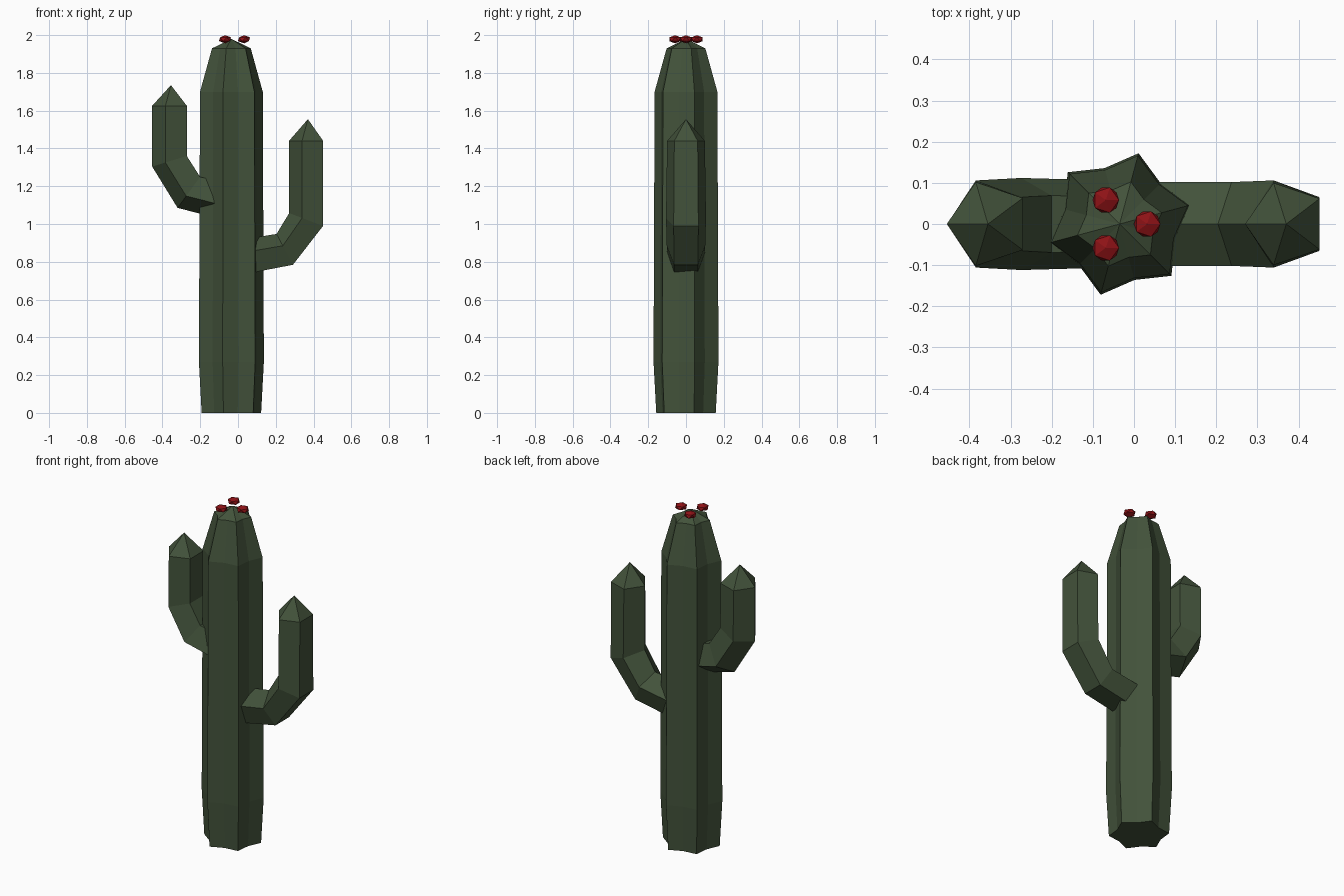
import bpy
import bmesh
from math import sin, cos, radians, pi
from mathutils import Vector

cube = bpy.data.objects.get("Cube")
if cube:
    bpy.data.objects.remove(cube)

TRUNK_X = -0.035


def make_material(name, color):
    mat = bpy.data.materials.new(name)
    mat.use_nodes = True
    mat.diffuse_color = color
    mat.node_tree.nodes["Principled BSDF"].inputs["Base Color"].default_value = color
    return mat


def add_object(name, bm, mat):
    bmesh.ops.recalc_face_normals(bm, faces=bm.faces)
    mesh = bpy.data.meshes.new(name)
    bm.to_mesh(mesh)
    bm.free()
    mesh.materials.append(mat)
    obj = bpy.data.objects.new(name, mesh)
    bpy.context.collection.objects.link(obj)
    return obj


def loft(name, rings, apex, mat):
    """Skin a list of point rings, cap the start and close the end to a point."""
    bm = bmesh.new()
    loops = [[bm.verts.new(p) for p in ring] for ring in rings]
    tip = bm.verts.new(apex)
    n = len(loops[0])
    bm.faces.new(loops[0])
    for low, high in zip(loops, loops[1:]):
        for i in range(n):
            j = (i + 1) % n
            bm.faces.new((low[i], low[j], high[j], high[i]))
    for i in range(n):
        bm.faces.new((loops[-1][i], loops[-1][(i + 1) % n], tip))
    return add_object(name, bm, mat)


def star_ring(radius, z, ribs=6, depth=0.79):
    ring = []
    for i in range(ribs * 2):
        a = radians(15) + i * pi / ribs
        r = radius * (depth if i % 2 else 1)
        ring.append((TRUNK_X + r * cos(a), r * sin(a), z))
    return ring


def arm_ring(x, z, tilt, radius=0.103):
    """Pentagon whose first corner points along tilt in the xz plane."""
    corner = Vector((cos(radians(tilt)), 0, sin(radians(tilt))))
    side = Vector((0, 1.05, 0))
    angles = [i * 2 * pi / 5 for i in range(5)]
    return [Vector((x, 0, z)) + radius * (corner * cos(a) + side * sin(a)) for a in angles]


green = make_material("cactus green", (0.055, 0.085, 0.043, 1))
red = make_material("flower red", (0.27, 0.006, 0.008, 1))

# Ribbed trunk
trunk_profile = [(0.163, 0), (0.178, 0.27), (0.172, 1.7), (0.106, 1.93)]
loft("trunk", [star_ring(r, z) for r, z in trunk_profile], (TRUNK_X, 0, 1.98), green)

# Bent arms: x, z, corner direction, radius
right_arm = [(-0.05, 1.125, 256, 0.106), (-0.254, 1.176, 234, 0.112),
             (-0.353, 1.335, 197, 0.106), (-0.353, 1.625, 180, 0.102)]
left_arm = [(0, 0.812, 100, 0.102), (0.252, 0.857, 118, 0.102),
            (0.37, 1.02, 159, 0.106), (0.37, 1.44, 180, 0.1)]
loft("right_arm", [arm_ring(*s) for s in right_arm], (-0.355, 0, 1.735), green)
loft("left_arm", [arm_ring(*s) for s in left_arm], (0.37, 0, 1.555), green)

# Three flower buds on the crown
for k in range(3):
    a = k * 2 * pi / 3
    bm = bmesh.new()
    bmesh.ops.create_icosphere(bm, subdivisions=1, radius=0.036)
    bmesh.ops.scale(bm, vec=(1, 1, 0.6), verts=bm.verts)
    bud = add_object(f"flower_{k + 1}", bm, red)
    bud.location = (TRUNK_X + 0.067 * cos(a), 0.067 * sin(a), 1.978)
